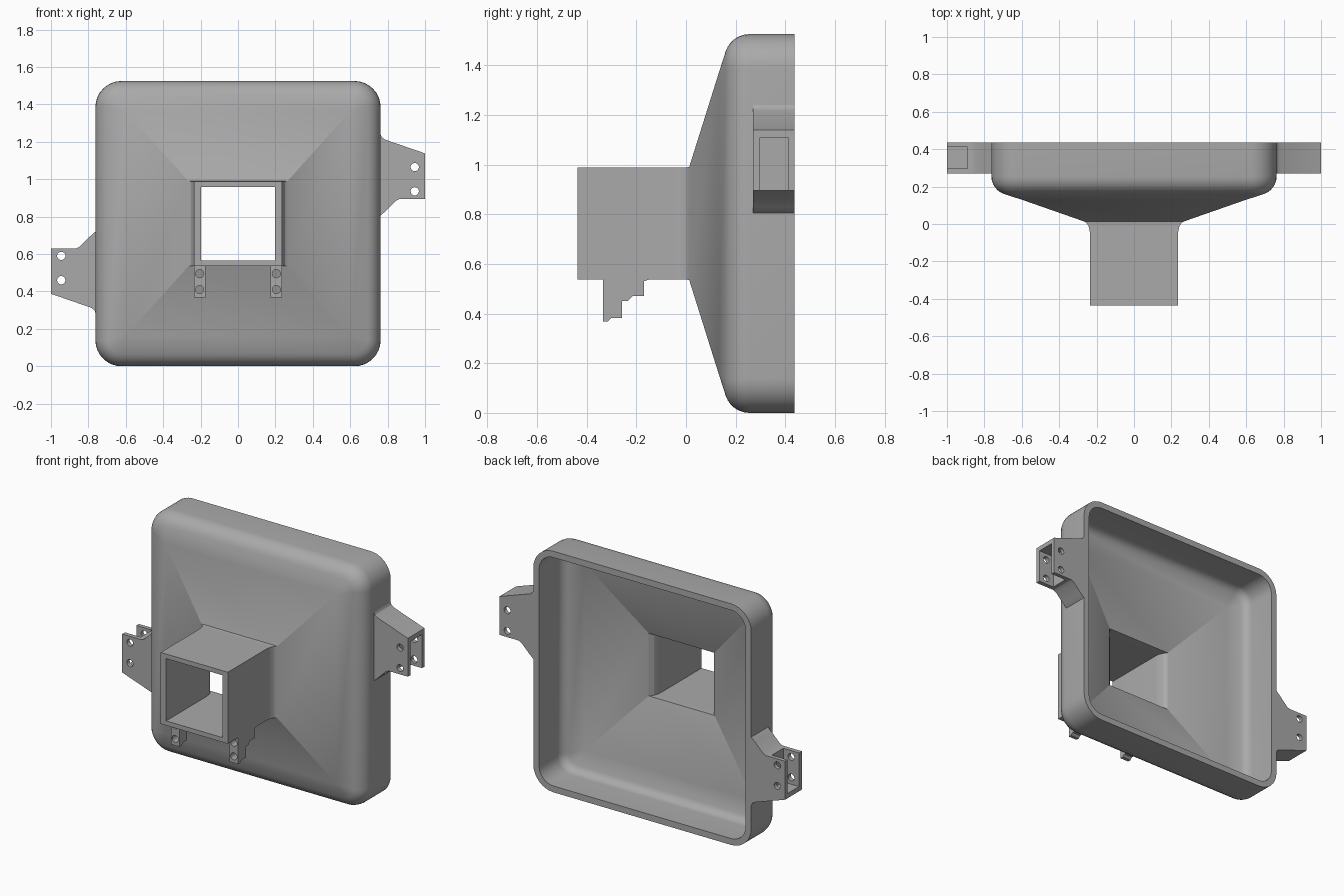
import bpy, bmesh, math
from mathutils import Matrix, Vector

if "Cube" in bpy.data.objects:
    bpy.data.objects.remove(bpy.data.objects["Cube"], do_unlink=True)

MID = 0.7625      # height of the hood's centre
BACK = 0.437      # rear rim; the tube mouth is at -BACK

grey = bpy.data.materials.new("plain grey")
grey.use_nodes = True
grey.diffuse_color = (0.4, 0.4, 0.4, 1)
grey.node_tree.nodes["Principled BSDF"].inputs["Base Color"].default_value = (0.4, 0.4, 0.4, 1)


def finish(bm, name):
    bmesh.ops.remove_doubles(bm, verts=bm.verts, dist=1e-5)
    bmesh.ops.recalc_face_normals(bm, faces=bm.faces)
    mesh = bpy.data.meshes.new(name)
    bm.to_mesh(mesh)
    bm.free()
    mesh.materials.append(grey)
    obj = bpy.data.objects.new(name, mesh)
    bpy.context.collection.objects.link(obj)
    return obj


def activate(obj):
    bpy.ops.object.select_all(action='DESELECT')
    obj.select_set(True)
    bpy.context.view_layer.objects.active = obj


def smooth(obj, degrees):
    activate(obj)
    bpy.ops.object.shade_smooth_by_angle(angle=math.radians(degrees))


def prism(name, points, axis, start, end):
    """Extrude a 2D outline along x (points are y,z) or y (points are x,z)."""
    bm = bmesh.new()
    place = (lambda a, b: (start, a, b)) if axis == 'x' else (lambda a, b: (a, start, b))
    face = bm.faces.new([bm.verts.new(place(a, b)) for a, b in points])
    new = bmesh.ops.extrude_face_region(bm, geom=[face])["geom"]
    step = Vector((end - start, 0, 0)) if axis == 'x' else Vector((0, end - start, 0))
    bmesh.ops.translate(bm, vec=step, verts=[v for v in new if isinstance(v, bmesh.types.BMVert)])
    return finish(bm, name)


def box(name, x0, x1, y0, y1, z0, z1):
    return prism(name, [(x0, z0), (x1, z0), (x1, z1), (x0, z1)], 'y', y0, y1)


def pin(x, y, z, radius=0.022, length=0.5):
    bm = bmesh.new()
    bmesh.ops.create_cone(bm, cap_ends=True, segments=24, radius1=radius, radius2=radius,
                          depth=length, matrix=Matrix.Translation((x, y, z)) @ Matrix.Rotation(math.pi / 2, 4, 'X'))
    return finish(bm, "hole_cutter")


def cut(obj, cutters):
    for cutter in cutters:
        cutter.hide_render = True
        mod = obj.modifiers.new("cut", 'BOOLEAN')
        mod.operation, mod.solver, mod.object = 'DIFFERENCE', 'EXACT', cutter
        activate(obj)
        bpy.ops.object.modifier_apply(modifier=mod.name)
        bpy.data.objects.remove(cutter, do_unlink=True)


# Hood and square tube: one closed skin lofted through rounded rectangles
def ring(bm, hx, hz, r, y, steps=8):
    verts = []
    for corner, (sx, sz) in enumerate([(1, 1), (-1, 1), (-1, -1), (1, -1)]):
        for i in range(steps + 1):
            a = math.pi / 2 * (corner + i / steps)
            verts.append(bm.verts.new((sx * (hx - r) + r * math.cos(a), y,
                                       MID + sz * (hz - r) + r * math.sin(a))))
    return verts


def shoulder(radius, steps=6):
    """Rounded bend from the sloping panels to the straight side walls."""
    sections = []
    for i in range(steps + 1):
        a = math.radians(72) * (1 - i / steps)
        h = 0.6625 + radius * math.cos(a)
        sections.append((h, h, h - 0.6225, 0.255 - radius * math.sin(a)))
    return sections


outer = [(0.235, 0.226, 0, -BACK), (0.235, 0.226, 0, -0.055), (0.237, 0.226, 0, -0.035),
         (0.243, 0.226, 0, -0.012), (0.252, 0.226, 0, 0.003), (0.265, 0.2275, 0, 0.013),
         (0.6, 0.6, 0, 0.13)] + shoulder(0.1) + [(0.7625, 0.7625, 0.14, BACK)]
inner = [(0.197, 0.197, 0, -BACK), (0.197, 0.197, 0, -0.03), (0.2, 0.197, 0, -0.005),
         (0.21, 0.197, 0, 0.022), (0.23, 0.198, 0, 0.044),
         (0.59, 0.59, 0, 0.169)] + shoulder(0.06) + [(0.7225, 0.7225, 0.1, BACK)]
bm = bmesh.new()
rings = [ring(bm, *s) for s in outer + inner[::-1]]
for k, lower in enumerate(rings):
    upper = rings[(k + 1) % len(rings)]
    for i in range(len(lower)):
        j = (i + 1) % len(lower)
        bm.faces.new((lower[i], lower[j], upper[j], upper[i]))
bmesh.ops.dissolve_degenerate(bm, dist=1e-5, edges=bm.edges)
smooth(finish(bm, "hood_and_tube"), 20)

# Forked side ears: the right one is the left one turned half a turn
EAR = [(0.74, 1.25), (0.762, 1.24), (0.768, 1.225), (0.785, 1.212), (1, 1.138), (1, 0.895),
       (0.865, 0.895), (0.845, 0.885), (0.79, 0.83), (0.762, 0.805), (0.74, 0.79)]
for name, side in (("left_ear", 1), ("right_ear", -1)):
    def turn(x, z):
        return side * x, MID + side * (z - MID)
    ear = prism(name, [turn(x, z) for x, z in EAR], 'y', 0.27, BACK)
    (xa, za), (xb, zb) = turn(0.89, 0.85), turn(1.05, 1.108)
    slot = box("slot_cutter", min(xa, xb), max(xa, xb), 0.298, 0.412, min(za, zb), max(za, zb))
    holes = [pin(x, 0.35, z) for x, z in (turn(0.945, 1.065), turn(0.945, 0.935))]
    cut(ear, [slot] + holes)
    smooth(ear, 25)

# Stepped mounting lugs under the tube
LUG = [(-0.335, 0.55), (-0.335, 0.368), (-0.315, 0.368), (-0.3, 0.382), (-0.258, 0.382),
       (-0.258, 0.45), (-0.235, 0.45), (-0.215, 0.47), (-0.17, 0.47), (-0.17, 0.53),
       (-0.145, 0.538), (-0.145, 0.55)]
for name, x in (("left_lug", 0.205), ("right_lug", -0.205)):
    lug = prism(name, LUG, 'x', x - 0.03, x + 0.03)
    cut(lug, [pin(x, -0.25, 0.495), pin(x, -0.25, 0.41)])
    smooth(lug, 25)
